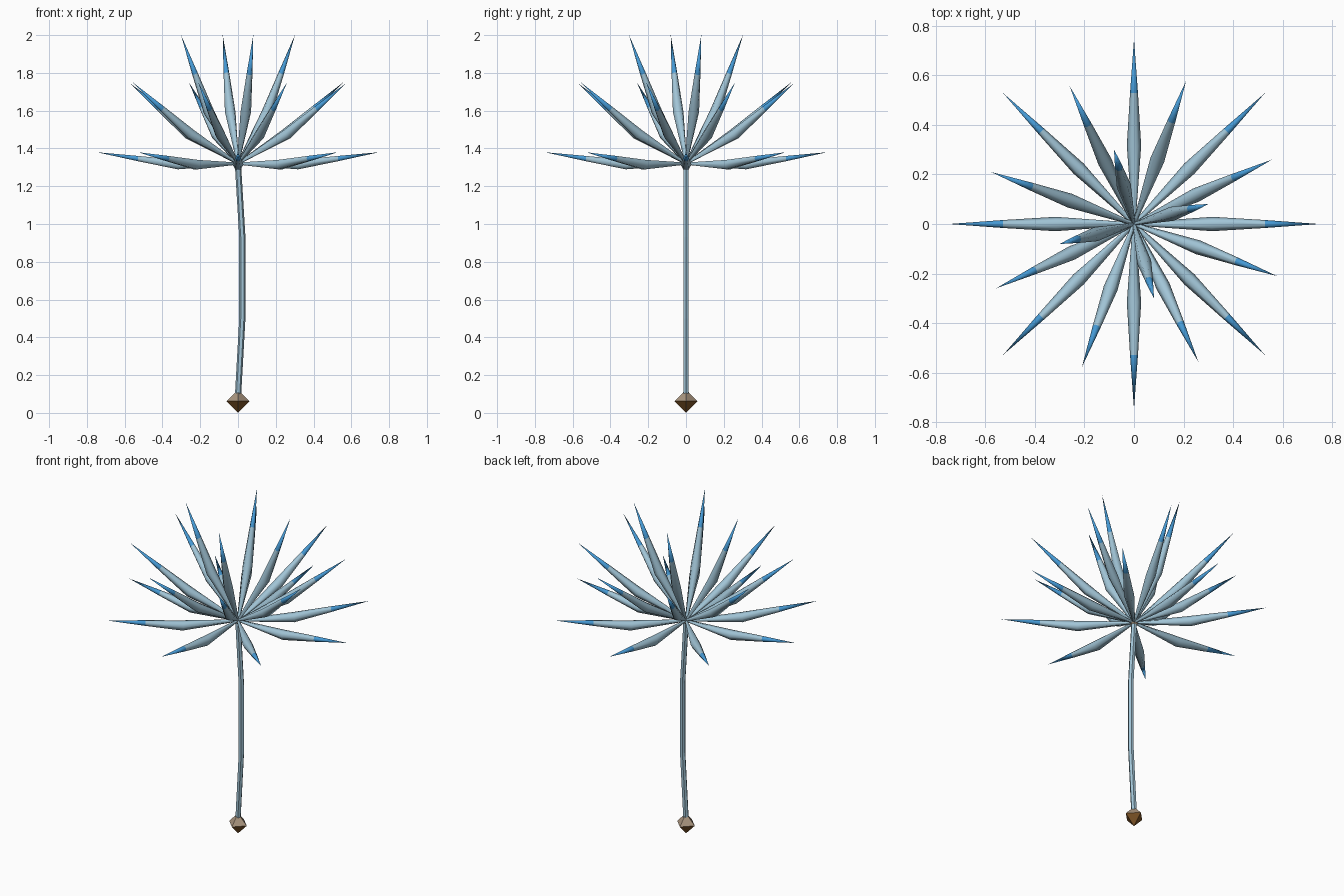
import bpy, bmesh, math
from mathutils import Vector

if "Cube" in bpy.data.objects:
    bpy.data.objects.remove(bpy.data.objects["Cube"])


def material(name, rgb):
    m = bpy.data.materials.new(name)
    m.diffuse_color = (*rgb, 1)
    m.use_nodes = True
    m.node_tree.nodes["Principled BSDF"].inputs["Base Color"].default_value = m.diffuse_color
    return m


PALE = material("pale blue", (0.36, 0.56, 0.68))
BLUE = material("bright blue", (0.06, 0.32, 0.66))
TAUPE = material("taupe", (0.40, 0.30, 0.21))
BROWN = material("brown", (0.21, 0.09, 0.02))


def loft(name, rings, sides, frame, mats, rule, smooth=False):
    """Tube through rings of (centre, radius); a zero radius makes a point."""
    u, v = frame
    bm = bmesh.new()
    loops = []
    for c, r in rings:
        n = sides if r > 0 else 1
        loops.append([bm.verts.new(c + r * (u * math.cos(math.tau * i / sides)
                                            + v * math.sin(math.tau * i / sides)))
                      for i in range(n)])
    for k, (a, b) in enumerate(zip(loops, loops[1:])):
        for i in range(sides):
            j = (i + 1) % sides
            quad = [a[i % len(a)], a[j % len(a)], b[j % len(b)], b[i % len(b)]]
            f = bm.faces.new(list(dict.fromkeys(quad)))
            f.material_index = rule(k)
            f.smooth = smooth
    for end in (loops[0], loops[-1]):
        if len(end) > 2:
            bm.faces.new(end)
    bmesh.ops.recalc_face_normals(bm, faces=bm.faces)
    me = bpy.data.meshes.new(name)
    bm.to_mesh(me)
    bm.free()
    for m in mats:
        me.materials.append(m)
    ob = bpy.data.objects.new(name, me)
    bpy.context.collection.objects.link(ob)
    return ob


X, Y, Z = Vector((1, 0, 0)), Vector((0, 1, 0)), Vector((0, 0, 1))
HEAD = Z * 1.32

# Four-sided seed at the foot, taupe above and brown below
loft("seed", [(Z * 0.0, 0), (Z * 0.062, 0.06), (Z * 0.112, 0.012)], 4, (X, Y),
     [BROWN, TAUPE], lambda k: k)

# Gently bowed hexagonal stem
loft("stem", [(Vector((x, 0, z)), 0.0165) for x, z in
              ((0, 0.09), (0.023, 0.5), (0.023, 0.93), (0, 1.31))],
     6, (X, Y), [PALE], lambda k: 0)

# Small knob where the spikes meet
loft("knob", [(Z * 1.285, 0), (Z * 1.315, 0.024), (Z * 1.335, 0)], 6, (X, Y),
     [TAUPE], lambda k: 0)

# Spike profile: distance along, outward bow, radius
PROFILE = ((0, 0, 0.006), (0.315, -0.031, 0.029), (0.53, -0.016, 0.016), (0.75, 0, 0))


def spike(name, azimuth, radius, rise):
    flat = Vector((math.cos(azimuth), math.sin(azimuth), 0))
    along = (flat * radius + Z * rise).normalized()
    side = Z.cross(flat)
    up = along.cross(side)
    loft(name, [(HEAD + along * d + up * o, r) for d, o, r in PROFILE], 6,
         (side, up), [PALE, BLUE], lambda k: int(k == 2), True)


# Three tiers of spikes: count, first azimuth, tip radius, tip rise
for tier, count, start, radius, rise in (("low", 8, 0, 0.747, 0.06),
                                         ("middle", 8, 25, 0.615, 0.43),
                                         ("upper", 4, 15, 0.312, 0.68)):
    for i in range(count):
        spike(f"{tier}_spike_{i + 1}", math.radians(start + 360 * i / count), radius, rise)
